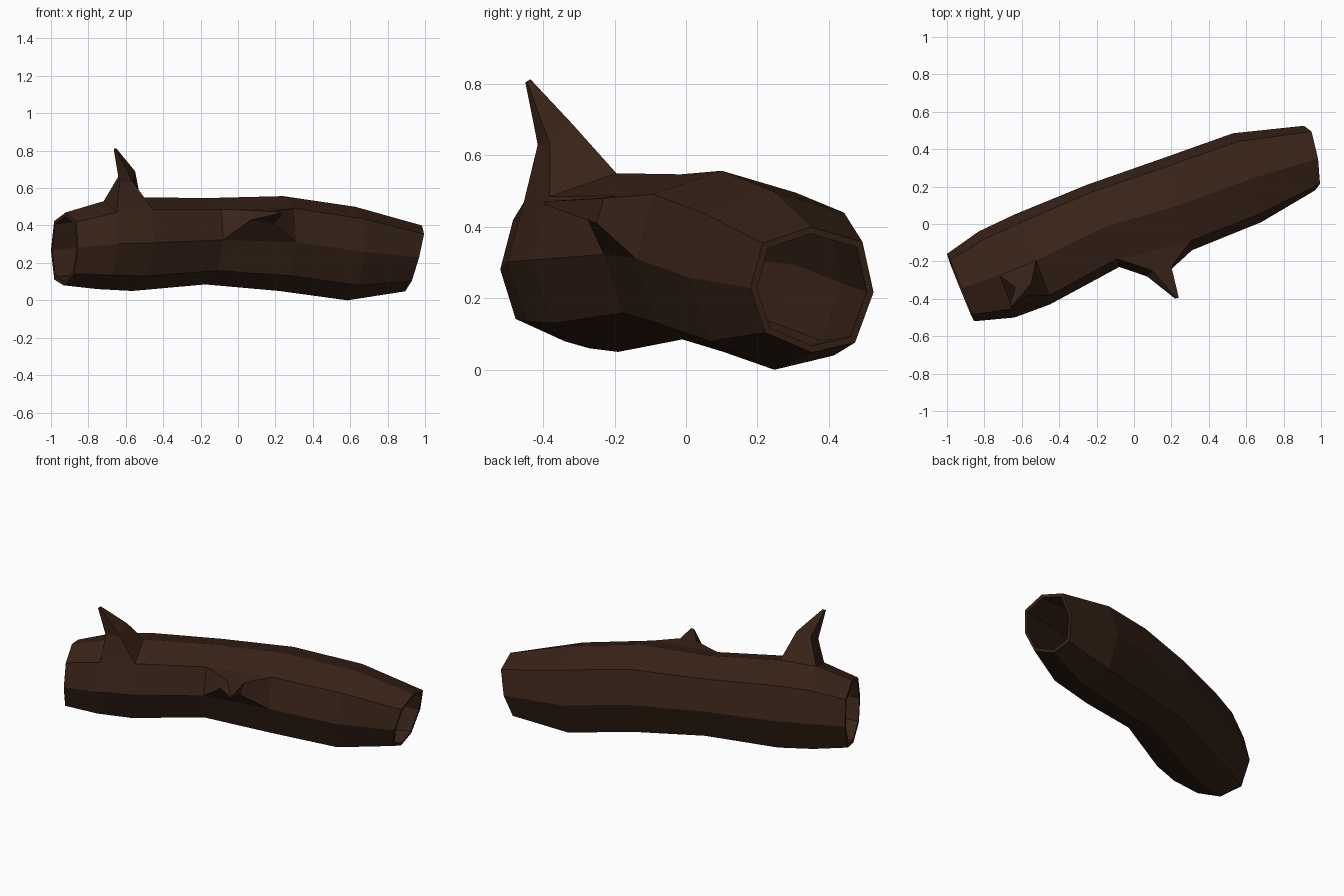
import bpy, bmesh
from mathutils import Vector

if "Cube" in bpy.data.objects:
    bpy.data.objects.remove(bpy.data.objects["Cube"])

# Shared eight-sided section: (across, up), from front-top A, top B ... to front H
PROFILE = [(-.8, .74), (-.02, 1), (.82, .76), (1, -.04),
           (.7, -.84), (0, -1), (-.76, -.68), (-1, .03)]


def ring(front, back, top, bottom, lean):
    f, b = Vector((*front, 0)), Vector((*back, 0))
    mid, half = (f + b) / 2, (b - f) / 2
    zc, zh = (top + bottom) / 2, (top - bottom) / 2
    return [mid + half * u + Vector((lean * w, 0, zc + zh * w)) for u, w in PROFILE]


# Log stations: front xy, back xy, top z, bottom z, lean
rings = [
    ring((-.855, -.52), (-1, -.16), .47, .08, .005),
    ring((-.64, -.50), (-.83, -.04), .53, .06, .015),
    ring((-.45, -.43), (-.64, .05), .55, .05, .02),
    ring((-.08, -.23), (-.25, .21), .547, .085, .01),
    ring((.31, -.14), (.15, .35), .557, .05, .01),
    ring((.68, .01), (.53, .485), .50, .0, .02),
    ring((.967, .18), (.91, .525), .40, .048, .045),
]

bm = bmesh.new()


def bridge(a, b):
    n = len(a)
    return [bm.faces.new((a[i], b[i], b[(i + 1) % n], a[(i + 1) % n])) for i in range(n)]


def inset(r, s):
    c = sum(r, Vector()) / len(r)
    return [c + (p - c) * s for p in r]


# Bark and hollow core
outer = [[bm.verts.new(p) for p in r] for r in rings]
inner = [[bm.verts.new(p) for p in inset(r, .89 if i in (0, 6) else .8)]
         for i, r in enumerate(rings)]
walls = [bridge(a, b) for a, b in zip(outer, outer[1:])]
for a, b in zip(inner, inner[1:]):
    bridge(b, a)
bridge(inner[0], outer[0])
bridge(outer[-1], inner[-1])


# Broken branches grown out of one bark face each
def branch(face, base, middle, tip, size):
    bm.faces.remove(face)
    mid = [bm.verts.new(p) for p in middle]
    c = sum((Vector(p) for p in middle), Vector()) / 4
    end = [bm.verts.new(Vector(tip) + (Vector(p) - c) * size) for p in middle]
    bridge(base, mid)
    bridge(mid, end)
    bm.faces.new(end)


branch(walls[1][0], [outer[1][0], outer[1][1], outer[2][1], outer[2][0]],
       [(-.635, -.415, .63), (-.635, -.34, .67), (-.55, -.32, .69), (-.56, -.38, .63)],
       (-.658, -.442, .808), .15)
branch(walls[3][7], [outer[3][7], outer[3][0], outer[4][0], outer[4][7]],
       [(.07, -.28, .43), (.10, -.25, .48), (.20, -.23, .48), (.19, -.25, .41)],
       (.23, -.395, .467), .15)

bmesh.ops.recalc_face_normals(bm, faces=bm.faces)
mesh = bpy.data.meshes.new("hollow_log")
bm.to_mesh(mesh)
bm.free()
log = bpy.data.objects.new("hollow_log", mesh)
bpy.context.collection.objects.link(log)

# Dark brown bark
bark = bpy.data.materials.new("bark")
bark.diffuse_color = (.04, .017, .009, 1)
bark.use_nodes = True
bark.node_tree.nodes["Principled BSDF"].inputs["Base Color"].default_value = bark.diffuse_color
mesh.materials.append(bark)
